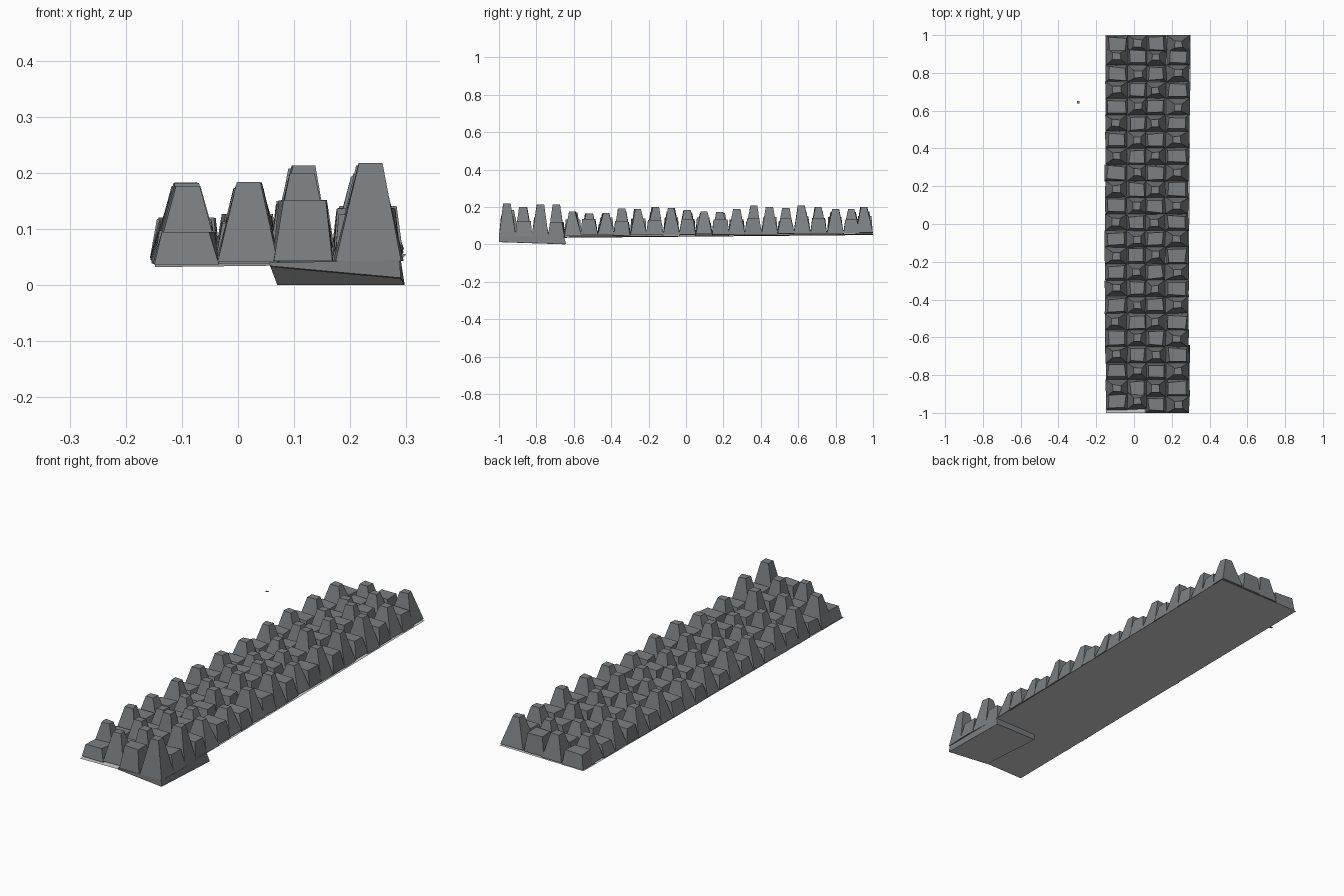
import bpy, bmesh, random

if "Cube" in bpy.data.objects:
    bpy.data.objects.remove(bpy.data.objects["Cube"])

random.seed(4)
ROWS, PITCH, Y0 = 23, 0.0876, -0.955
COLS = [(-0.093, 0.117), (0.017, 0.107), (0.114, 0.109), (0.230, 0.122)]  # centre, base width
# peak height of the tall studs on the right-hand columns, front to back
PEAKS = [.218, .20, .213, .213, .183, .17, .167, .197, .19, .20, .20, .185,
         .175, .18, .19, .214, .205, .20, .215, .20, .19, .188, .20]

rubber = bpy.data.materials.new("dark_rubber")
rubber.diffuse_color = (0.20, 0.215, 0.225, 1)
rubber.use_nodes = True
rubber.node_tree.nodes["Principled BSDF"].inputs["Base Color"].default_value = rubber.diffuse_color


def jit(a):
    return random.uniform(-a, a)


def make_object(name, bm, mat=None):
    bmesh.ops.recalc_face_normals(bm, faces=bm.faces)
    mesh = bpy.data.meshes.new(name)
    bm.to_mesh(mesh)
    bm.free()
    if mat:
        mesh.materials.append(mat)
    ob = bpy.data.objects.new(name, mesh)
    bpy.context.collection.objects.link(ob)
    return ob


def make_quad(name, points, mat=None):
    bm = bmesh.new()
    bm.faces.new([bm.verts.new(p) for p in points])
    return make_object(name, bm, mat)


def add_prism(bm, low, high):
    """Six-sided block between two four-point rings."""
    a = [bm.verts.new(p) for p in low]
    b = [bm.verts.new(p) for p in high]
    bm.faces.new(a)
    bm.faces.new(b)
    for i in range(4):
        j = (i + 1) % 4
        bm.faces.new((a[i], a[j], b[j], b[i]))


def ring(cx, cy, w, d, z, j=0.0):
    return [(cx + sx * w / 2 + jit(j), cy + sy * d / 2 + jit(j), z)
            for sx, sy in ((-1, -1), (1, -1), (1, 1), (-1, 1))]


def base_z(x, y):
    return 0.047 + 0.009 * y + 0.012 * x


# Studs: checkerboard of wide low blocks and narrow tall ones
low_bm, tall_bm = bmesh.new(), bmesh.new()
for r in range(ROWS):
    for c, (cx, width) in enumerate(COLS):
        tall = (r + c) % 2 == 1
        block = c > 1 and r < 4
        y = Y0 + r * PITCH
        x = cx - 0.003 + 0.007 * y * y + 0.001 * y
        y = min(y, 0.954) + (0.018 if r == 0 and c < 2 else 0)
        zb = 0.043 if block else base_z(x, y) + random.uniform(-0.002, 0.005)
        if tall:
            zt = PEAKS[r] if c > 1 else PEAKS[r] * 0.4 + 0.097
            if c > 1 and not block:
                zt -= random.choice((0, 0.006))
            top = ring(x + jit(.004), y + jit(.004), 0.040, 0.036, zt, 0.004)
        else:
            zt = zb + (0.064, 0.07, 0.09, 0.083)[c] + jit(0.008)
            if block and c == 2:
                zt += 0.017
            top = ring(x, y, width - 0.029, 0.066, zt, 0.006)
        bottom = ring(x, y, width, 0.09, zb, 0.003)
        bottom = [(px, max(-1, min(1, py)), pz) for px, py, pz in bottom]
        add_prism(tall_bm if tall else low_bm, bottom, top)
make_object("low_studs", low_bm, rubber)
make_object("tall_studs", tall_bm, rubber)

# Thin backing sheet under the whole strip
make_quad("backing_sheet", [(x, y, base_z(x, y) - 0.004) for x, y in
                            [(-0.148, -1), (0.285, -1), (0.3, 1), (-0.15, 1)]])

# Thick front end block, its underside dropping towards the back
under = [(0.058, -1, 0.034), (0.29, -1, 0.013), (0.297, -0.64, 0.001), (0.07, -0.64, 0.001)]
bm = bmesh.new()
add_prism(bm, under,
          [(0.055, -1, 0.040), (0.288, -1, 0.045), (0.29, -0.655, 0.045), (0.06, -0.655, 0.042)])
make_object("end_block", bm, rubber)
make_quad("end_backing", [(x, y, z - 0.001) for x, y, z in under])

# Loose chip beside the strip
make_quad("loose_chip", ring(-0.296, 0.645, 0.013, 0.012, 0.174), rubber)
